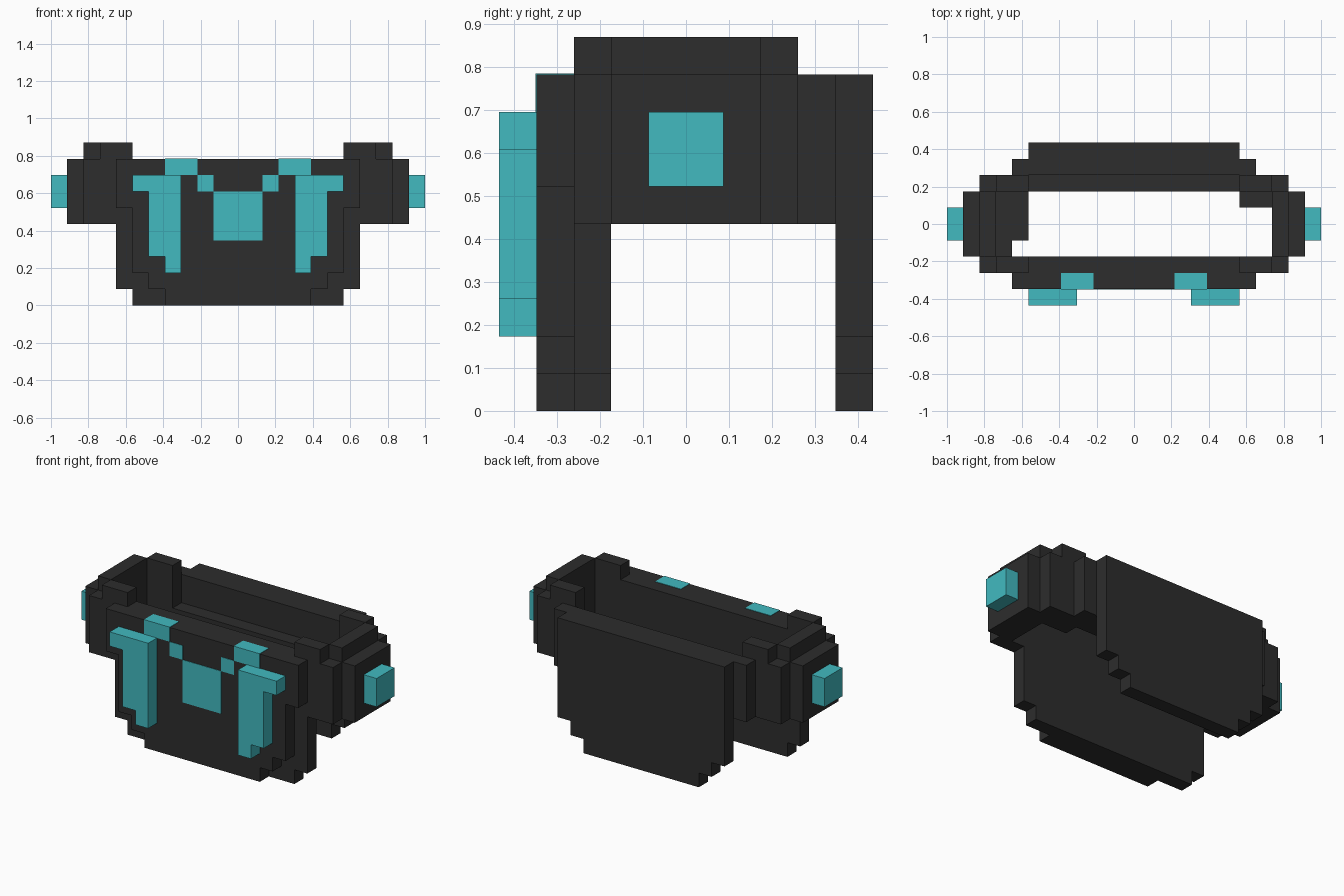
import bpy
import bmesh

U = 2 / 23  # one block

cube = bpy.data.objects.get("Cube")
if cube:
    bpy.data.objects.remove(cube, do_unlink=True)


def material(name, rgb):
    m = bpy.data.materials.new(name)
    m.use_nodes = True
    m.diffuse_color = (*rgb, 1)
    m.node_tree.nodes["Principled BSDF"].inputs["Base Color"].default_value = (*rgb, 1)
    return m


DARK = material("charcoal", (0.026, 0.026, 0.026))
TEAL = material("teal", (0.054, 0.49, 0.53))


def extrude(name, outline, lo, hi, mat, axis="y", flip=1):
    """Extrude a flat outline, in blocks, along y (x-z outline) or z (x-y outline)."""
    bm = bmesh.new()
    place = (lambda a, b, d: (a, d, b)) if axis == "y" else (lambda a, b, d: (a, b, d))
    verts = [bm.verts.new([c * U for c in place(a * flip, b, lo)]) for a, b in outline]
    face = bm.faces.new(verts)
    moved = bmesh.ops.extrude_face_region(bm, geom=[face])["geom"]
    shift = [c * U for c in place(0, 0, hi - lo)]
    bmesh.ops.translate(bm, vec=shift, verts=[v for v in moved if isinstance(v, bmesh.types.BMVert)])
    bmesh.ops.recalc_face_normals(bm, faces=bm.faces)
    mesh = bpy.data.meshes.new(name)
    bm.to_mesh(mesh)
    bm.free()
    mesh.materials.append(mat)
    obj = bpy.data.objects.new(name, mesh)
    bpy.context.collection.objects.link(obj)
    return obj


def box(name, x, y, z, mat=DARK, flip=1):
    outline = [(x[0], z[0]), (x[1], z[0]), (x[1], z[1]), (x[0], z[1])]
    return extrude(name, outline, *y, mat, flip=flip)


def plate(name, half, lo, hi):
    """Symmetric stepped plate from its right half outline, bottom to top."""
    return extrude(name, half + [(-x, z) for x, z in reversed(half)], lo, hi, DARK)


# Front plate in two layers
stepped = [(4.5, 0), (4.5, 1), (5.5, 1), (5.5, 2), (6.5, 2)]
plate("front_plate_outer", stepped + [(6.5, 6), (7.5, 6), (7.5, 9)], -4, -3)
plate("front_plate_inner", [(6.5, 0), (6.5, 1), (7.5, 1), (7.5, 9)], -3, -2)

# Back plate, belt and inner ledge
plate("back_plate", stepped + [(6.5, 9)], 4, 5)
box("back_belt", (-6.5, 6.5), (3, 4), (5, 9))
box("back_ledge", (-6.5, 6.5), (2, 3), (5, 7))

# Teal emblem set into the front plate
P = 0.03
box("emblem_center", (-1.5, 1.5), (-4 - P, -3.5), (4, 7), TEAL)

side_outline = [(7.5, -3), (9.5, -3), (9.5, -2), (10.5, -2), (10.5, 2), (9.5, 2), (9.5, 3),
                (7.5, 3), (7.5, 4), (6.5, 4), (6.5, 2), (8.5, 2), (8.5, -2), (7.5, -2)]
strap_outline = [(3.5, 2), (4.5, 2), (4.5, 3), (5.5, 3), (5.5, 7), (6.5, 7), (6.5, 8), (3.5, 8)]

for side, s in (("left", 1), ("right", -1)):
    # Side wall and raised rim
    extrude(side + "_side_wall", side_outline, 5, 9, DARK, "z", s)
    box(side + "_rim", (8.5, 9.5), (-2, 2), (9, 10), flip=s)
    box(side + "_front_rim_block", (6.5, 8.5), (-3, -2), (9, 10), flip=s)
    box(side + "_back_rim_block", (6.5, 8.5), (2, 3), (9, 10), flip=s)
    # Teal side stud, front strap and emblem arms
    box(side + "_stud", (10.5, 11.5), (-1, 1), (6, 8), TEAL, s)
    extrude(side + "_front_strap", strap_outline, -5, -4, TEAL, flip=s)
    box(side + "_emblem_link", (1.5, 2.5), (-4 - P, -3.5), (7, 8), TEAL, s)
    box(side + "_emblem_tip", (2.5, 4.5), (-4 - P, -3), (8, 9 + P), TEAL, s)

# Uneven inner padding
box("left_inner_pad", (6.5, 8.5), (1, 2), (5, 6))
box("right_inner_pad", (-8.5, -6.5), (-1, 2), (5, 6))
box("right_inner_pad_end", (-8.5, -7.5), (-2, -1), (5, 6))
